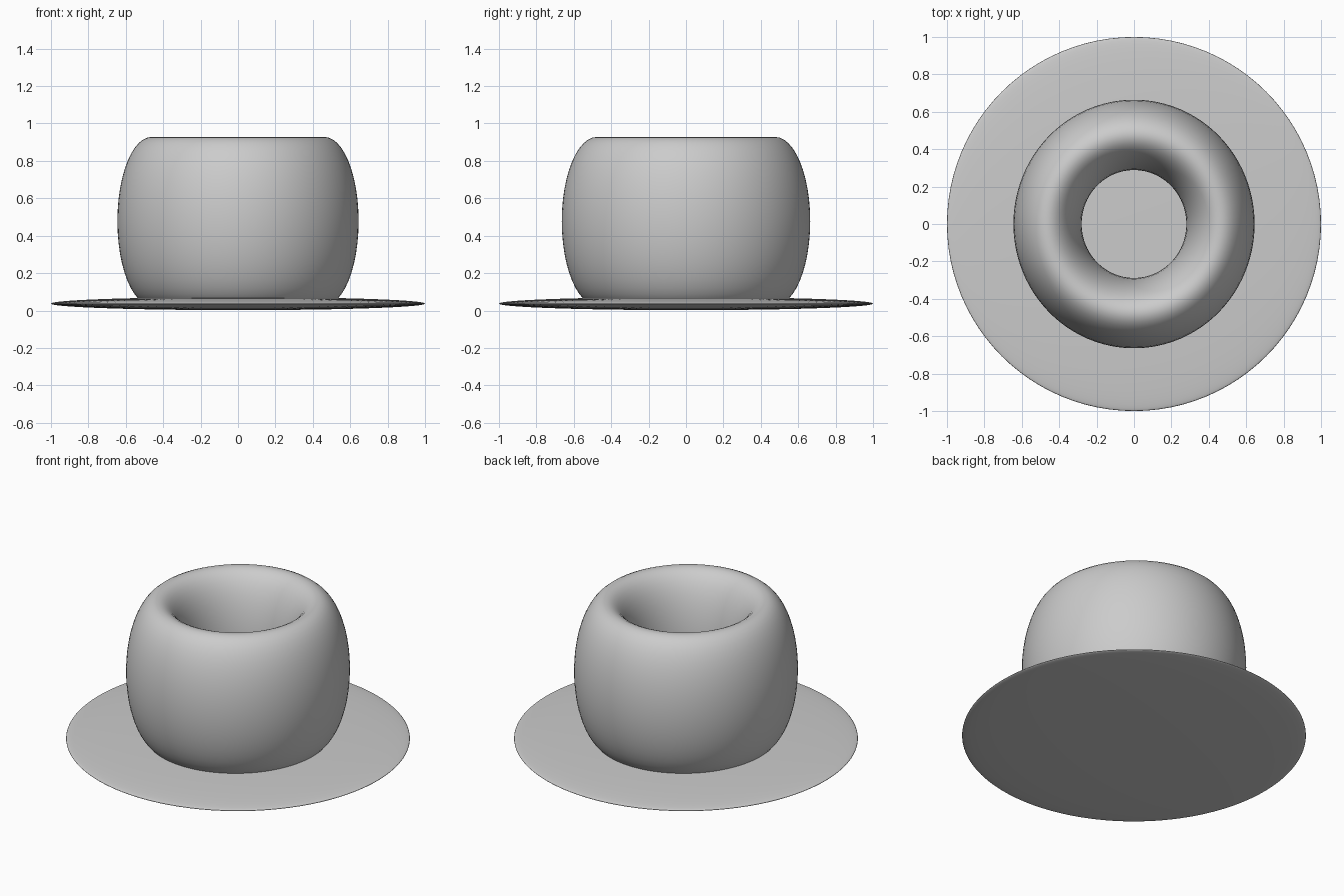
import bpy

if "Cube" in bpy.data.objects:
    bpy.data.objects.remove(bpy.data.objects["Cube"])


def finish(name, scale):
    obj = bpy.context.object
    obj.name = name
    obj.scale = scale
    bpy.ops.object.transform_apply(location=False, rotation=False, scale=True)
    bpy.ops.object.shade_smooth()
    return obj


# Thin lens-shaped base plate
bpy.ops.mesh.primitive_uv_sphere_add(segments=96, ring_count=48, radius=1,
                                     location=(0, 0, 0.037))
finish("base_plate", (1, 1, 0.035))

# Tall stretched ring standing on the plate
bpy.ops.mesh.primitive_torus_add(major_segments=96, minor_segments=48,
                                 major_radius=0.4625, minor_radius=0.1825,
                                 location=(0, 0, 0.478))
finish("ring_body", (1, 1.03, 0.45 / 0.1825))
